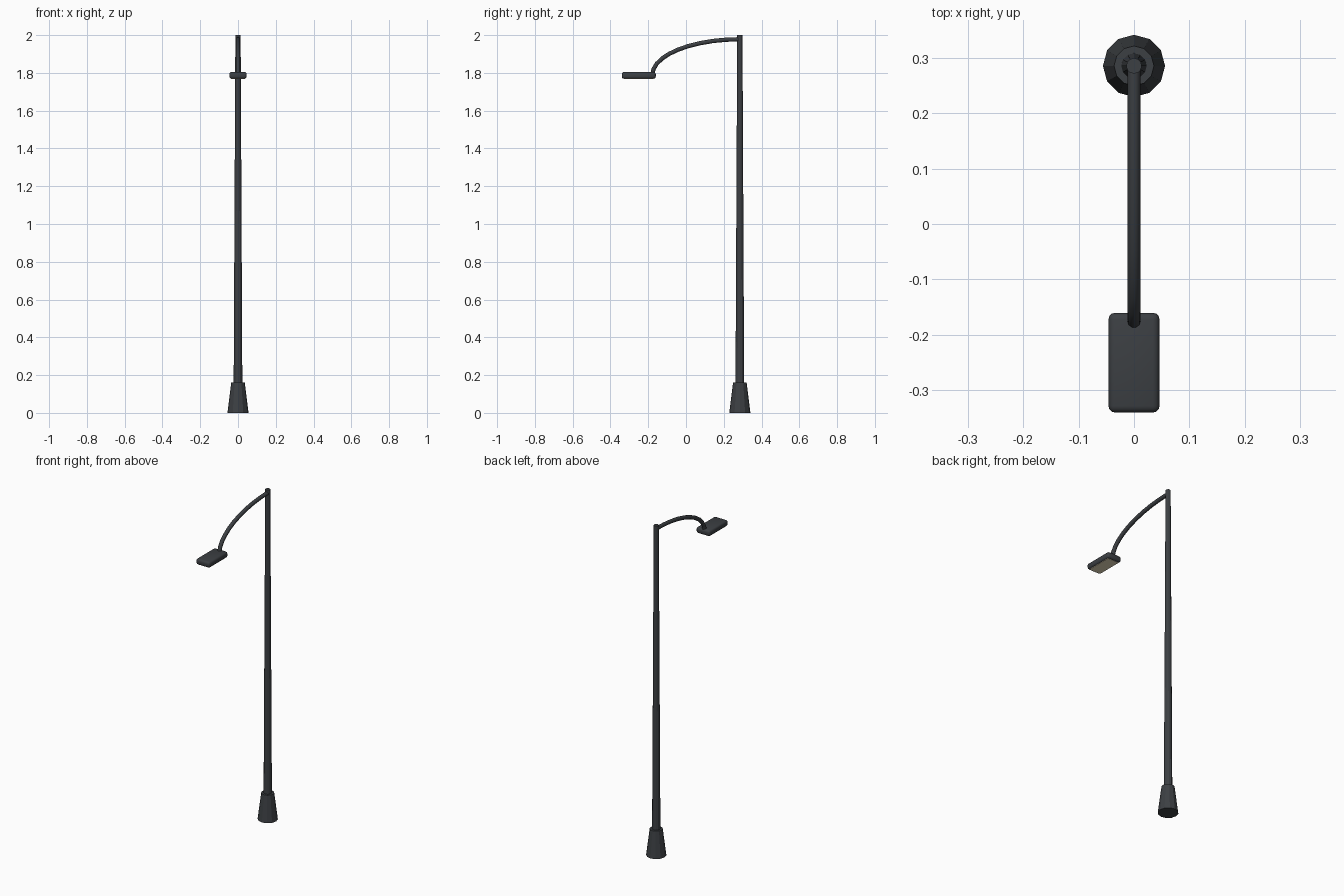
import bpy, bmesh, math
from mathutils import Vector

if "Cube" in bpy.data.objects:
    bpy.data.objects.remove(bpy.data.objects["Cube"])

def material(name, col):
    m = bpy.data.materials.new(name)
    m.diffuse_color = (*col, 1)
    m.use_nodes = True
    m.node_tree.nodes["Principled BSDF"].inputs["Base Color"].default_value = m.diffuse_color
    return m

METAL = material("dark_metal", (0.045, 0.05, 0.056))
GLASS = material("warm_lens", (0.8, 0.7, 0.5))
PY = 0.285  # pole axis

def finish(ob, name, mat, angle=40):
    ob.name = name
    ob.data.materials.append(mat)
    bpy.ops.object.select_all(action='DESELECT')
    ob.select_set(True)
    bpy.context.view_layer.objects.active = ob
    if angle:
        bpy.ops.object.shade_smooth_by_angle(angle=math.radians(angle))
    return ob

def cone(name, r1, r2, z0, z1, sides):
    bpy.ops.mesh.primitive_cone_add(vertices=sides, radius1=r1, radius2=r2, depth=z1 - z0,
                                    location=(0, PY, (z0 + z1) / 2))
    return finish(bpy.context.object, name, METAL, 0)

def box(name, size, loc, mat, bevel=0.0):
    bpy.ops.mesh.primitive_cube_add(size=1, location=loc)
    ob = bpy.context.object
    ob.scale = size
    bpy.ops.object.transform_apply(location=False, rotation=False)
    if bevel:
        b = ob.modifiers.new("bevel", 'BEVEL')
        b.width, b.segments = bevel, 3
        bpy.ops.object.modifier_apply(modifier="bevel")
    return finish(ob, name, mat)

# Flared foot and tapered pole
cone("base", 0.056, 0.036, 0, 0.16, 12)
cone("pole", 0.023, 0.014, 0.15, 2.0, 12)

# Arm: round tube swept along a quarter ellipse
def arm(steps=10, sides=10, r=0.0118):
    bm = bmesh.new()
    rings = []
    a, b = 0.463, 0.188
    for i in range(steps + 1):
        t = math.pi / 2 * i / steps
        c = Vector((0, PY - a * math.sin(t), 1.79 + b * math.cos(t)))
        d = Vector((0, -a * math.cos(t), -b * math.sin(t))).normalized()
        n = d.cross(Vector((1, 0, 0)))
        rings.append([bm.verts.new(c + r * (math.cos(u) * Vector((1, 0, 0)) + math.sin(u) * n))
                      for u in (2 * math.pi * k / sides for k in range(sides))])
    for p, q in zip(rings, rings[1:]):
        for k in range(sides):
            j = (k + 1) % sides
            bm.faces.new((p[k], p[j], q[j], q[k]))
    bm.faces.new(rings[0])
    bm.faces.new(rings[-1])
    bmesh.ops.recalc_face_normals(bm, faces=bm.faces)
    me = bpy.data.meshes.new("arm")
    bm.to_mesh(me)
    bm.free()
    ob = bpy.data.objects.new("arm", me)
    bpy.context.collection.objects.link(ob)
    return finish(ob, "arm", METAL)

arm()

# Lamp head with lens panel on the underside
box("lamp_head", (0.092, 0.18, 0.036), (0, -0.25, 1.787), METAL, 0.012)
box("lens", (0.074, 0.155, 0.006), (0, -0.25, 1.7705), GLASS)
